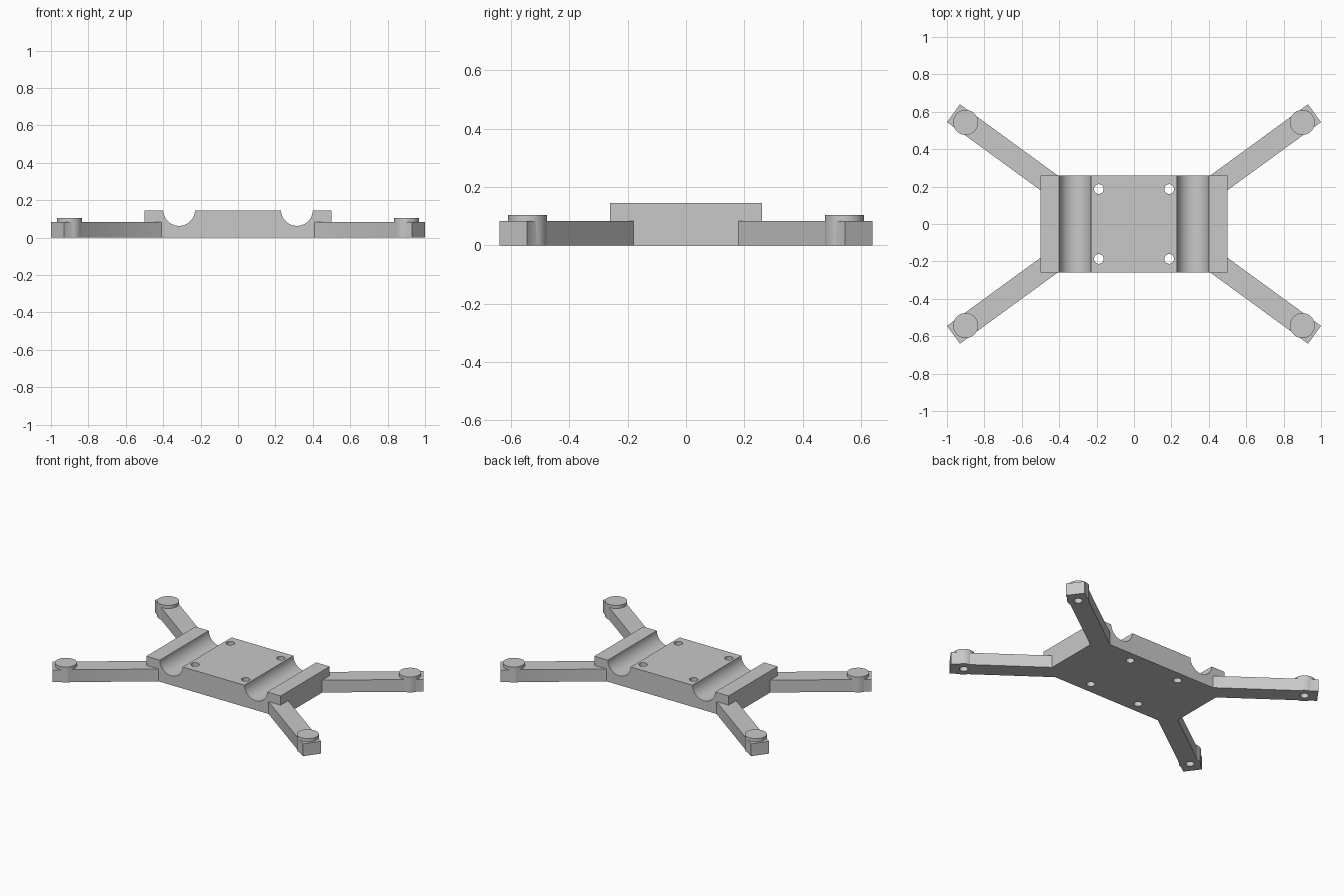
import bpy
import math
from mathutils import Vector

if "Cube" in bpy.data.objects:
    bpy.data.objects.remove(bpy.data.objects["Cube"], do_unlink=True)

BODY_TOP, ARM_TOP, MOUNT_TOP = 0.145, 0.083, 0.104
MOUNT_X, MOUNT_Y = 0.9, 0.543

grey = bpy.data.materials.new("light_grey")
grey.use_nodes = True
colour = (0.58, 0.58, 0.58, 1)
grey.diffuse_color = colour
grey.node_tree.nodes["Principled BSDF"].inputs["Base Color"].default_value = colour


def finish(name):
    obj = bpy.context.object
    obj.name = name
    obj.data.materials.append(grey)
    bpy.ops.object.transform_apply(location=False, rotation=True, scale=True)
    return obj


def box(name, size, centre, angle=0):
    bpy.ops.mesh.primitive_cube_add(size=1, location=centre, rotation=(0, 0, angle))
    bpy.context.object.scale = size
    return finish(name)


def rod(name, radius, bottom, top, x, y, sides=48):
    bpy.ops.mesh.primitive_cylinder_add(vertices=sides, radius=radius, depth=top - bottom,
                                        location=(x, y, (bottom + top) / 2))
    return finish(name)


def combine(target, tool, operation):
    mod = target.modifiers.new(tool.name, 'BOOLEAN')
    mod.operation, mod.solver, mod.object = operation, 'EXACT', tool
    bpy.context.view_layer.objects.active = target
    bpy.ops.object.modifier_apply(modifier=mod.name)
    bpy.data.objects.remove(tool, do_unlink=True)


# Central body block
frame = box("quad_arm_frame", (1, 0.52, BODY_TOP), (0, 0, BODY_TOP / 2))

corners = [(sx, sy) for sx in (-1, 1) for sy in (-1, 1)]
heading = Vector((0.808, 0.589))
tip = Vector((0.965, 0.5925))
length = 0.75
middle = tip - heading * length / 2
angle = math.atan2(heading.y, heading.x)

# Diagonal arms with round motor mounts
for sx, sy in corners:
    arm = box("arm", (length, 0.118, ARM_TOP),
              (sx * middle.x, sy * middle.y, ARM_TOP / 2), sx * sy * angle)
    combine(frame, arm, 'UNION')
    mount = rod("motor_mount", 0.067, 0, MOUNT_TOP, sx * MOUNT_X, sy * MOUNT_Y)
    combine(frame, mount, 'UNION')

# Half-round channels running front to back
for side in (-1, 1):
    bpy.ops.mesh.primitive_cylinder_add(vertices=64, radius=0.085, depth=1,
                                        location=(side * 0.315, 0, 0.148),
                                        rotation=(math.pi / 2, 0, 0))
    combine(frame, finish("channel_cutter"), 'DIFFERENCE')

# Through holes in the body, blind holes under the mounts
for sx, sy in corners:
    combine(frame, rod("body_hole", 0.026, -0.1, 0.3, sx * 0.188, sy * 0.187, 32), 'DIFFERENCE')
    combine(frame, rod("mount_hole", 0.026, -0.1, ARM_TOP - 0.003,
                       sx * MOUNT_X, sy * MOUNT_Y, 32), 'DIFFERENCE')

# Smooth round walls, keep the edges crisp
bpy.ops.object.select_all(action='DESELECT')
frame.select_set(True)
bpy.context.view_layer.objects.active = frame
bpy.ops.object.shade_smooth_by_angle(angle=math.radians(30))
